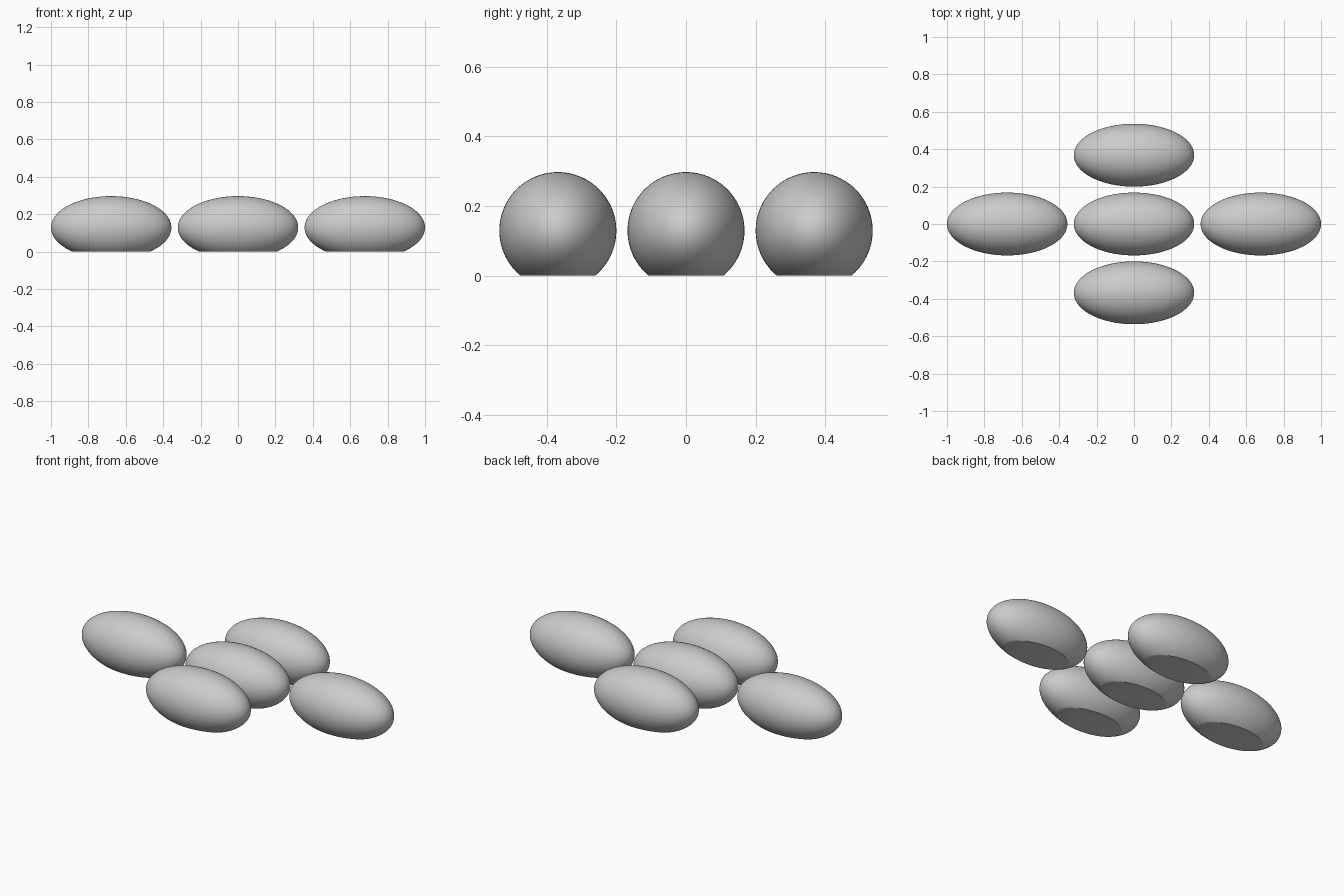
import bpy
import bmesh
import math
from mathutils import Matrix, Vector

cube = bpy.data.objects.get("Cube")
if cube:
    bpy.data.objects.remove(cube, do_unlink=True)

HALF_LENGTH, RADIUS, CENTRE_Z = 0.322, 0.168, 0.129
STEP_X, STEP_Y = 0.678, 0.368

grey = bpy.data.materials.new("light grey")
grey.use_nodes = True
grey.diffuse_color = (0.6, 0.6, 0.6, 1)
grey.node_tree.nodes["Principled BSDF"].inputs["Base Color"].default_value = grey.diffuse_color


def make_pebble(name, x, y):
    """Ellipsoid long in x, sliced flat where it rests on the ground."""
    bm = bmesh.new()
    # Poles lie on the long axis
    bmesh.ops.create_uvsphere(bm, u_segments=96, v_segments=64, radius=1,
                              matrix=Matrix.Rotation(math.pi / 2, 4, "Y"))
    bmesh.ops.scale(bm, vec=(HALF_LENGTH, RADIUS, RADIUS), verts=bm.verts)
    bmesh.ops.translate(bm, vec=(0, 0, CENTRE_Z), verts=bm.verts)

    # Flat underside
    cut = bmesh.ops.bisect_plane(bm, geom=bm.verts[:] + bm.edges[:] + bm.faces[:],
                                 plane_co=Vector(), plane_no=(0, 0, 1), clear_inner=True)
    rim = [e for e in cut["geom_cut"] if isinstance(e, bmesh.types.BMEdge)]
    bmesh.ops.contextual_create(bm, geom=rim)
    bmesh.ops.recalc_face_normals(bm, faces=bm.faces)

    mesh = bpy.data.meshes.new(name)
    bm.to_mesh(mesh)
    bm.free()
    mesh.materials.append(grey)
    obj = bpy.data.objects.new(name, mesh)
    obj.location = (x, y, 0)
    bpy.context.collection.objects.link(obj)
    bpy.ops.object.select_all(action="DESELECT")
    obj.select_set(True)
    bpy.context.view_layer.objects.active = obj
    bpy.ops.object.shade_smooth_by_angle(angle=math.radians(30))


# Cross arrangement of five pebbles
make_pebble("centre_pebble", 0, 0)
for side, sign in (("left", 1), ("right", -1)):
    make_pebble(side + "_pebble", sign * STEP_X, 0)
for side, sign in (("back", 1), ("front", -1)):
    make_pebble(side + "_pebble", 0, sign * STEP_Y)
